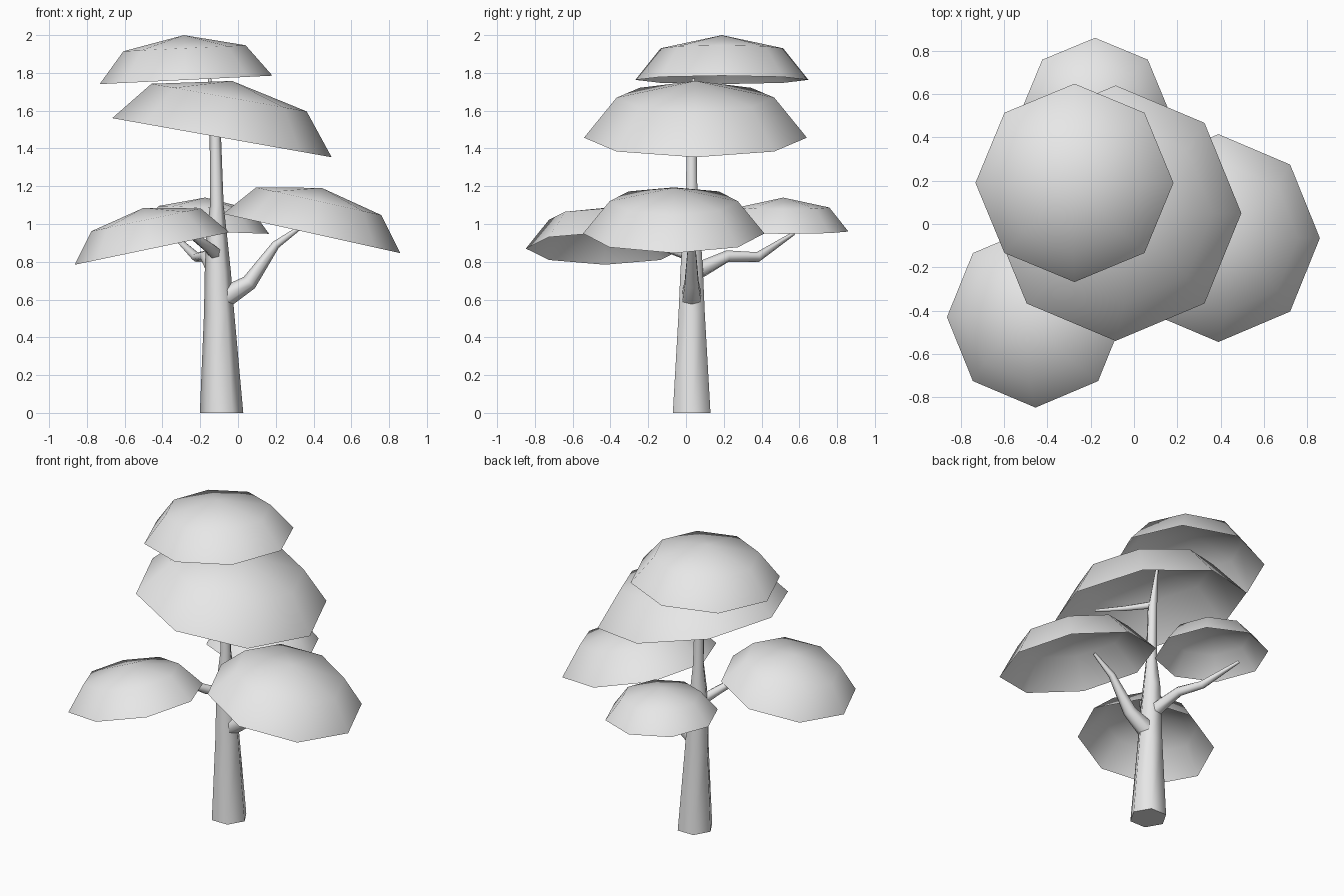
import bpy, bmesh, math
from mathutils import Vector, Matrix

cube = bpy.data.objects.get("Cube")
if cube:
    bpy.data.objects.remove(cube, do_unlink=True)

# One plain material
grey = bpy.data.materials.new("light_grey")
grey.use_nodes = True
colour = (0.8, 0.8, 0.8, 1)
grey.diffuse_color = colour
grey.node_tree.nodes["Principled BSDF"].inputs["Base Color"].default_value = colour


def finish(name, bm):
    mesh = bpy.data.meshes.new(name)
    bm.to_mesh(mesh)
    bm.free()
    mesh.materials.append(grey)
    obj = bpy.data.objects.new(name, mesh)
    bpy.context.collection.objects.link(obj)
    bpy.ops.object.select_all(action='DESELECT')
    obj.select_set(True)
    bpy.context.view_layer.objects.active = obj
    bpy.ops.object.shade_smooth_by_angle(angle=math.radians(65))
    return obj


def limb(name, points, level=False, sides=6):
    """Tapered tube through (x, y, z, radius) points."""
    bm = bmesh.new()
    centres = [Vector(p[:3]) for p in points]
    rings = []
    for i, p in enumerate(points):
        tangent = centres[min(i + 1, len(points) - 1)] - centres[max(i - 1, 0)]
        up = Vector((0, 0, 1))
        turn = up.rotation_difference(up if level else tangent)
        ring = []
        for k in range(sides):
            a = math.tau * k / sides
            offset = Vector((math.cos(a), math.sin(a), 0)) * p[3]
            ring.append(bm.verts.new(centres[i] + turn @ offset))
        rings.append(ring)
    for low, high in zip(rings, rings[1:]):
        for k in range(sides):
            n = (k + 1) % sides
            bm.faces.new((low[k], low[n], high[n], high[k]))
    bm.faces.new(rings[0][::-1])
    bm.faces.new(rings[-1])
    return finish(name, bm)


def canopy(name, centre, radius, height, tilt):
    """Open half dome, flattened and leaned sideways."""
    bm = bmesh.new()
    bmesh.ops.create_uvsphere(bm, u_segments=8, v_segments=4, radius=1)
    lower = [v for v in bm.verts if v.co.z < -0.01]
    bmesh.ops.delete(bm, geom=lower, context='VERTS')
    lean = Matrix.Rotation(math.radians(tilt), 4, 'Y')
    shape = Matrix.Diagonal((radius, radius, height, 1))
    bm.transform(Matrix.Translation(centre) @ lean @ shape)
    return finish(name, bm)


# Trunk
limb("trunk", [(-.087, .03, 0, .115), (-.1, .03, .53, .08), (-.107, .03, .75, .069),
               (-.113, .03, .93, .056), (-.112, .03, 1.1, .036),
               (-.12, .03, 1.47, .03), (-.15, .04, 1.77, .008)], level=True)

# Branches
limb("left_branch", [(-.09, .03, .6, .06), (.06, .03, .69, .042),
                     (.2, .03, .89, .022), (.34, .03, .99, .01)])
limb("back_branch", [(-.11, .04, .74, .05), (-.17, .22, .83, .032),
                     (-.22, .38, .825, .027), (-.35, .57, .95, .01)])
limb("front_branch", [(-.115, .02, .84, .038), (-.16, -.1, .88, .03),
                      (-.24, -.2, .94, .022), (-.36, -.32, 1.0, .01)])
limb("upper_branch", [(-.12, .03, 1.5, .024), (-.02, -.11, 1.5, .017),
                      (.08, -.27, 1.52, .008)])

# Leaf canopies
canopy("top_canopy", (-.275, .19, 1.763), .458, .237, -2.8)
canopy("upper_canopy", (-.085, .05, 1.457), .59, .305, 10.1)
canopy("left_canopy", (.39, -.065, .95), .48, .247, 12.5)
canopy("front_canopy", (-.455, -.43, .87), .418, .22, -11.8)
canopy("back_canopy", (-.18, .515, .96), .345, .18, 2)
